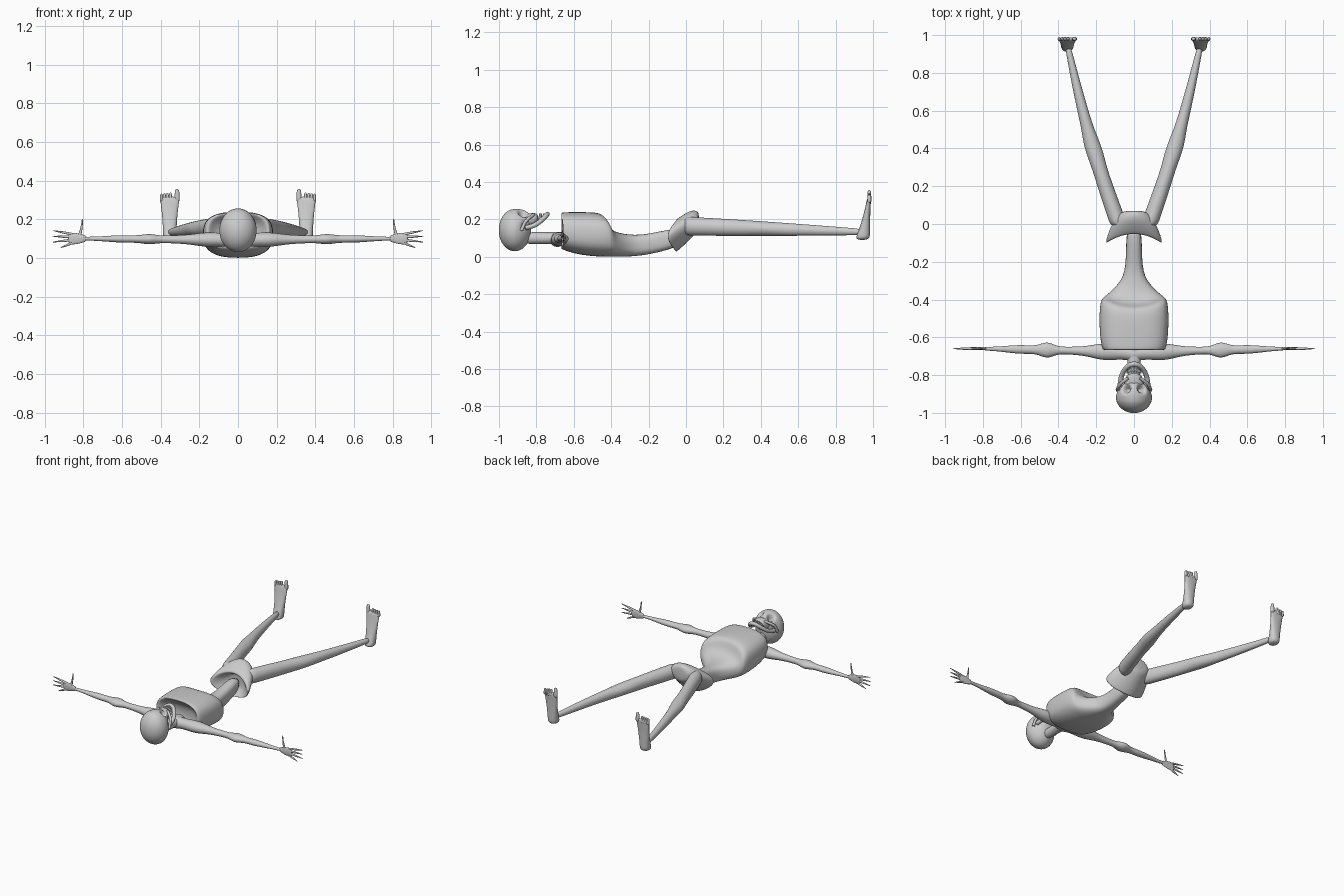
import bpy, bmesh, math
from mathutils import Vector

if "Cube" in bpy.data.objects:
    bpy.data.objects.remove(bpy.data.objects["Cube"])

grey = bpy.data.materials.new("bone grey")
grey.use_nodes = True
TONE = (0.6, 0.6, 0.6, 1)
grey.diffuse_color = TONE
grey.node_tree.nodes["Principled BSDF"].inputs["Base Color"].default_value = TONE


def mix(start, end, t):
    return start + (end - start) * t


def bump(t, centre, width):
    return math.exp(-((t - centre) / width) ** 2)


def steps(count):
    return [i / (count - 1) for i in range(count)]


def finish(bm, name, mirror=False, subdivide=0):
    bmesh.ops.recalc_face_normals(bm, faces=bm.faces[:])
    mesh = bpy.data.meshes.new(name)
    bm.to_mesh(mesh)
    bm.free()
    mesh.materials.append(grey)
    for polygon in mesh.polygons:
        polygon.use_smooth = True
    ob = bpy.data.objects.new(name, mesh)
    bpy.context.collection.objects.link(ob)
    if mirror:
        modifier = ob.modifiers.new("mirror", "MIRROR")
        modifier.merge_threshold = 0.002
    if subdivide:
        modifier = ob.modifiers.new("smooth", "SUBSURF")
        modifier.levels = modifier.render_levels = subdivide


AXIS = {"x": lambda t, u, v: (t, u, v),
        "y": lambda t, u, v: (u, t, v),
        "z": lambda t, u, v: (u, v, t)}


def loft(bm, axis, rings, sides=12, power=2, cap_start=True):
    """Rings are (position, centre u, centre v, radius u, radius v, side arch)."""
    loops = []
    for position, centre_u, centre_v, radius_u, radius_v, *arch in rings:
        loop = []
        for i in range(sides):
            angle = math.tau * i / sides
            c, s = math.cos(angle), math.sin(angle)
            u = math.copysign(abs(c) ** (2 / power), c)
            v = math.copysign(abs(s) ** (2 / power), s)
            shifted = position + sum(arch) * u * u
            point = AXIS[axis](shifted, centre_u + radius_u * u, centre_v + radius_v * v)
            loop.append(bm.verts.new(point))
        loops.append(loop)
    for a, b in zip(loops, loops[1:]):
        for i in range(sides):
            j = (i + 1) % sides
            bm.faces.new((a[i], a[j], b[j], b[i]))
    if cap_start:
        bm.faces.new(loops[0])
    bm.faces.new(loops[-1])


def part(name, axis, rings, mirror=False, **options):
    bm = bmesh.new()
    loft(bm, axis, rings, **options)
    finish(bm, name, mirror, 2)


def section(y, half_width, low, high, arch=0):
    """Centred body ring given by its lowest and highest point."""
    return y, 0, (low + high) / 2, half_width, (high - low) / 2, arch


# Rib cage with a hollow collar, an arched lower rim and a tapering waist
part("torso", "y", [
    section(-.6, .1, .06, .18),
    section(-.67, .15, .05, .23),
    section(-.67, .17, .04, .24),
    section(-.58, .185, .01, .24),
    section(-.47, .185, 0, .24, .04),
    section(-.44, .17, 0, .22, .05),
    section(-.42, .15, 0, .14, .04),
    section(-.3, .06, 0, .115),
    section(-.2, .04, .01, .12),
    section(0, .045, .06, .17)], sides=20, power=2.7)

# Flared pelvis bowl with swept wings
part("pelvis", "y", [
    section(0, .05, .07, .17),
    section(-.02, .1, .05, .17, -.04),
    section(-.06, .15, .02, .19, -.05),
    section(-.04, .155, .03, .21, -.05),
    section(.02, .12, .09, .25, -.02),
    section(.06, .08, .13, .25),
    section(.07, .04, .15, .23)], sides=16, power=1.8)

part("neck", "y", [(mix(-.87, -.62, t), 0, .1, .03 + .02 * t * t, .033) for t in steps(5)])

# Arms taper from a shared shoulder girdle, swelling at shoulder, elbow and forearm
rings = []
for t in steps(26):
    taper = mix(.044, .009, math.sqrt(t))
    muscle = .017 * bump(t, .2, .1) + .01 * bump(t, .75, .13)
    elbow = .026 * bump(t, .575, .05)
    rings.append((t * .8, mix(-.69, -.66, math.sqrt(t)), mix(.093, .1, t),
                  taper + muscle + elbow, taper + muscle * .6 + elbow * .4))
part("arms", "x", rings, mirror=True, cap_start=False)

# Flat palms
part("palms", "x", [(mix(.78, .88, t), -.66, .1, .008, .013 + .019 * math.sin(2 * t))
                    for t in steps(5)], mirror=True)

# Four fanned fingers and an upright thumb, thickened at the knuckles
bm = bmesh.new()
for finger in range(4):
    tip = .96 - .04 * (finger == 3)
    rings = []
    for t in steps(6):
        radius = mix(.008, .002, t) + .002 * bump(t, .5, .2)
        height = mix(.122 - .014 * finger, .142 - .03 * finger, t)
        rings.append((mix(.85, tip, t), -.66, height, radius, radius))
    loft(bm, "x", rings, sides=8)
loft(bm, "z", [(mix(.1, .205, t), .805 + .02 * (1 - t) ** 2, -.66, mix(.014, .003, math.sqrt(t)),
                mix(.007, .003, t)) for t in steps(5)], sides=8)
finish(bm, "fingers", True, 1)

# Slightly bowed legs, widest at hip and knee
rings = []
for t in steps(18):
    taper = mix(.048, .016, t ** 1.4)
    rings.append((mix(-.02, .94, t), mix(.075, .35, t) + .02 * math.sin(math.pi * t),
                  mix(.165, .133, t), taper + .01 * bump(t, .44, .08), taper * 1.08))
part("legs", "y", rings, mirror=True)

# Upright feet, thick at the heel and thin and broad at the ball
part("feet", "z", [(mix(.088, .32, t), .353, mix(.942, .98, t ** .8),
                    mix(.035, .054, t * t), .011 + .03 * (1 - t) ** 1.5)
                   for t in steps(7)], mirror=True, power=2.4)

# One big toe set apart from four small ones
bm = bmesh.new()
for toe in range(5):
    big = toe == 0
    x = .315 if big else .334 + .0155 * toe
    top = .357 if big else .341 - .002 * toe
    width = .015 if big else .009
    loft(bm, "z", [(mix(.29, top, t), x, .98, width * (1 - .4 * t ** 4), .012 - .004 * t ** 4)
                   for t in steps(5)], sides=8)
finish(bm, "toes", True, 1)

# Cranium with eye sockets, nose hole and temples pressed in
bm = bmesh.new()
bmesh.ops.create_icosphere(bm, subdivisions=5, radius=1)
dents = [(Vector((0, -.828, .235)), .012, .022)]
for side in (-1, 1):
    dents.append((Vector((side * .041, -.872, .235)), .023, .045))
    dents.append((Vector((side * .095, -.85, .17)), .03, .016))
core = Vector((0, -.9, .13))
for v in bm.verts:
    x, y, z = v.co
    face = .03 * max(z, 0) * max(y + .3, 0)
    p = Vector((.096 * x * (1 - .12 * max(y, 0)), -.915 + .086 * y + face, .143 + .113 * z))
    push = sum(depth * math.exp(-((p - spot).length / size) ** 4) for spot, size, depth in dents)
    v.co = p + (core - p).normalized() * push
finish(bm, "cranium")

# Upper jaw block
part("upper_jaw", "y", [(mix(-.86, -.79, t), 0, mix(.19, .207, t), mix(.056, .034, t * t),
                         mix(.04, .026, t * t)) for t in steps(4)], power=2.4)


def tube(name, points, radius):
    curve = bpy.data.curves.new(name, "CURVE")
    curve.dimensions = "3D"
    curve.bevel_depth = radius
    curve.bevel_resolution = 3
    curve.use_fill_caps = True
    spline = curve.splines.new("NURBS")
    spline.points.add(len(points) - 1)
    for knot, point in zip(spline.points, points):
        knot.co = (*point, 1)
    spline.use_endpoint_u = True
    spline.order_u = 3
    curve.materials.append(grey)
    bpy.context.collection.objects.link(bpy.data.objects.new(name, curve))


# Cheekbones sweep from the temples to the nose
for side, name in ((1, "left_cheekbone"), (-1, "right_cheekbone")):
    tube(name, [(side * mix(.088, .03, t * t), mix(-.88, -.815, t), mix(.14, .225, math.sqrt(t)))
                for t in steps(5)], .009)

# Lower jaw: a horseshoe rising to the chin
angles = [mix(-math.pi / 2, math.pi / 2, t) for t in steps(11)]
tube("lower_jaw", [(.075 * math.sin(a), -.86 + .12 * math.cos(a), .155 + .075 * math.cos(a) ** 2)
                   for a in angles], .013)

# Two curved rows of teeth
bm = bmesh.new()
for front in (-.787, -.767):
    for a in angles[1:-1]:
        tooth = bmesh.ops.create_cube(bm, size=1)["verts"]
        bmesh.ops.scale(bm, vec=(.009, .016, .014), verts=tooth)
        spot = (.038 * math.sin(a), front + .01 * math.cos(a), .19 + .034 * math.cos(a))
        bmesh.ops.translate(bm, vec=spot, verts=tooth)
finish(bm, "teeth")
